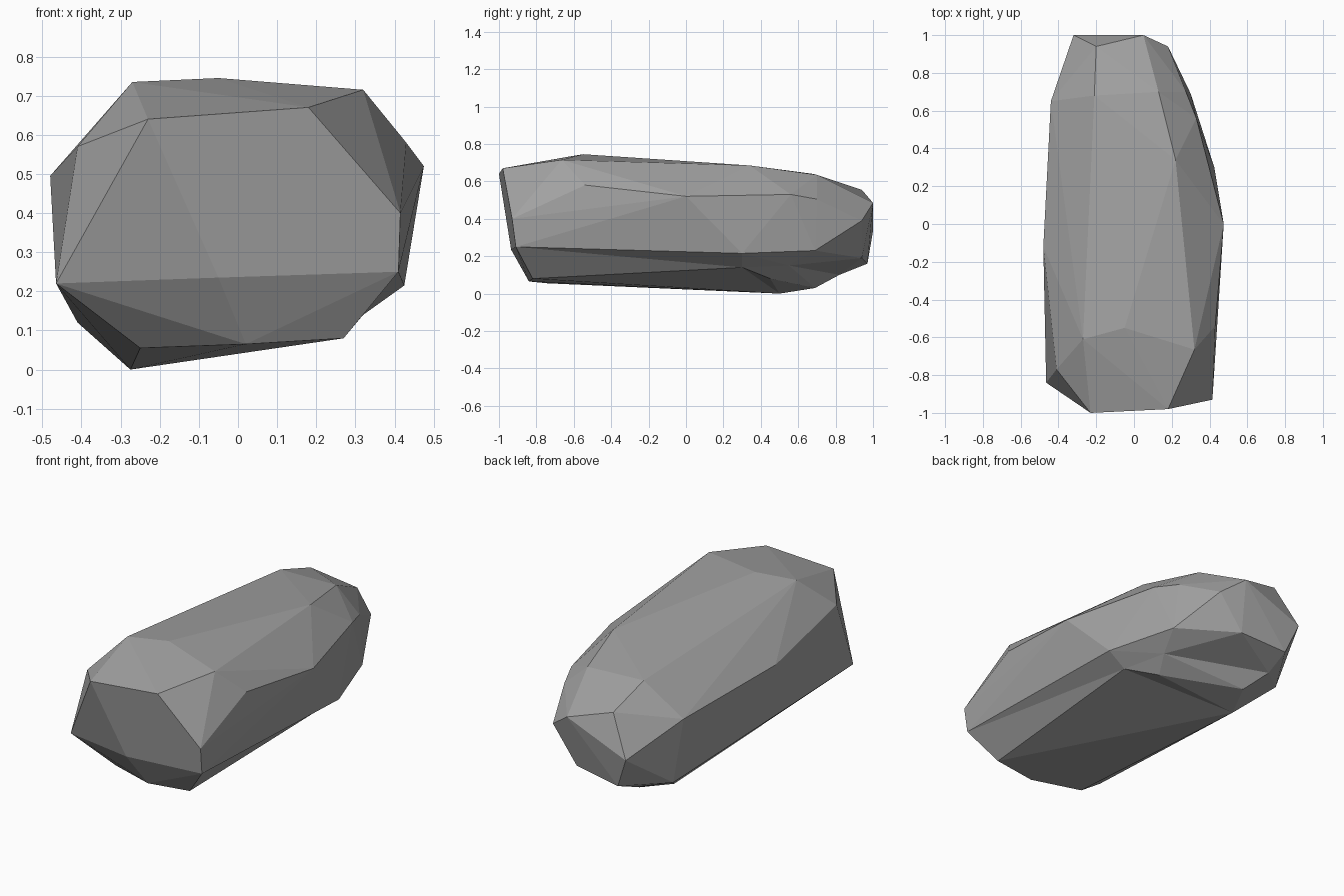
import bpy
import bmesh
from mathutils import Vector

default_cube = bpy.data.objects.get("Cube")
if default_cube:
    bpy.data.objects.remove(default_cube, do_unlink=True)

# Corner points of the boulder, grouped by region
front_corners = [
    (-.23, -1, .64), (.18, -.98, .67), (.415, -.93, .4), (.41, -.91, .25),
    (-.465, -.84, .22), (-.05, -.935, .235),
]
crown_corners = [
    (-.27, -.61, .735), (-.05, -.55, .745), (.32, -.665, .715),
    (.22, .34, .685), (.13, .7, .635), (-.21, .68, .64),
]
right_corners = [(-.41, -.77, .57), (-.48, -.12, .495), (-.44, .65, .47), (-.41, .7, .12)]
left_corners = [
    (.43, -.54, .58), (.475, 0, .52), (.38, .23, .555), (.33, .56, .53),
    (.275, .7, .505), (.425, .3, .215), (.3, .69, .23),
]
back_corners = [
    (.18, .94, .39), (.05, 1, .485), (-.32, 1, .335), (-.2, .94, .555),
    (.03, .94, .19), (-.25, .97, .16),
]
base_corners = [
    (.02, -.84, .065), (.27, -.82, .08), (-.25, -.74, .055),
    (-.275, .5, 0), (-.19, .69, .03), (.2, .45, .08),
]
# Shallow notch under the back: hulled slightly proud, then pushed in
notch_corners = [(.25, .55, .15), (.32, .3, .14), (-.26, .82, .1)]
notch_push = Vector((.03, .03, -.04))


def make_material(name, colour):
    """Plain single-colour material."""
    material = bpy.data.materials.new(name)
    material.use_nodes = True
    material.diffuse_color = colour
    shader = material.node_tree.nodes["Principled BSDF"]
    shader.inputs["Base Color"].default_value = colour
    shader.inputs["Roughness"].default_value = .9
    return material


def make_boulder(name, outer, notch, material):
    """Wrap the corners in a faceted shell and press the notch inward."""
    bm = bmesh.new()
    for corner in outer:
        bm.verts.new(corner)
    notch_verts = [bm.verts.new(Vector(corner) + notch_push) for corner in notch]
    bmesh.ops.convex_hull(bm, input=list(bm.verts))
    for vert in notch_verts:
        if vert.is_valid:
            vert.co -= notch_push
    loose = [vert for vert in bm.verts if not vert.link_faces]
    bmesh.ops.delete(bm, geom=loose, context="VERTS")
    bmesh.ops.recalc_face_normals(bm, faces=list(bm.faces))
    mesh = bpy.data.meshes.new(name)
    bm.to_mesh(mesh)
    bm.free()
    mesh.materials.append(material)
    boulder = bpy.data.objects.new(name, mesh)
    bpy.context.collection.objects.link(boulder)
    return boulder


stone_grey = make_material("stone_grey", (.36, .36, .36, 1))
all_corners = (front_corners + crown_corners + right_corners
               + left_corners + back_corners + base_corners)
make_boulder("boulder", all_corners, notch_corners, stone_grey)
